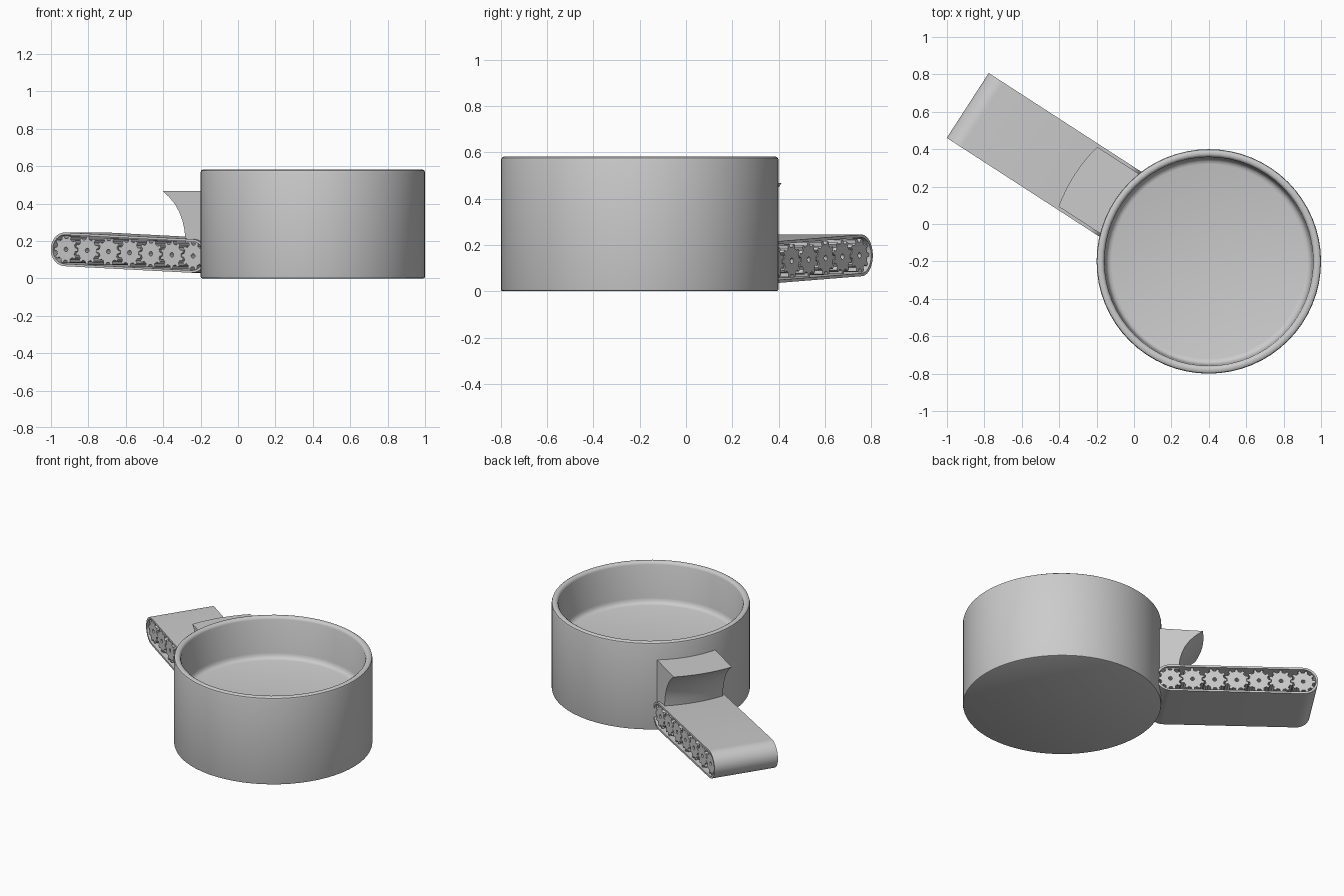
import bpy, bmesh, math
from mathutils import Matrix, Vector

if "Cube" in bpy.data.objects:
    bpy.data.objects.remove(bpy.data.objects["Cube"])

CENTER = Vector((0.4, -0.2, 0))          # bowl axis
ANGLE = math.radians(147.1)              # direction of the arm
TILT = math.radians(2.5)
# local frame: u points away from the bowl, v sideways, z up
FRAME = Matrix.Translation(CENTER) @ Matrix.Rotation(ANGLE, 4, 'Z')
HALF = 0.2065                            # half width of the belt
END_U, END_Z, PITCH, COUNT = 1.445, 0.155, 0.135, 7


def finish(name, bm, matrix, angle=35):
    bmesh.ops.recalc_face_normals(bm, faces=bm.faces)
    me = bpy.data.meshes.new(name)
    bm.to_mesh(me)
    bm.free()
    ob = bpy.data.objects.new(name, me)
    bpy.context.collection.objects.link(ob)
    ob.matrix_world = matrix
    bpy.ops.object.select_all(action='DESELECT')
    bpy.context.view_layer.objects.active = ob
    ob.select_set(True)
    bpy.ops.object.shade_smooth_by_angle(angle=math.radians(angle))
    return ob


def ring_prism(name, outer, inner, half, matrix):
    """Extrude the region between two outlines of equal length (u, z) along v."""
    bm = bmesh.new()
    n = len(outer)
    loops = [[bm.verts.new((p[0], s * half, p[1])) for p in pts]
             for pts, s in ((outer, -1), (outer, 1), (inner, 1), (inner, -1))]
    for k in range(4):
        a, b = loops[k], loops[(k + 1) % 4]
        for i in range(n):
            j = (i + 1) % n
            bm.faces.new((a[i], a[j], b[j], b[i]))
    return finish(name, bm, matrix)


# Bowl: lathed wall with a raised floor and rounded rim
profile = [(0, 0), (0.592, 0), (0.598, 0.003), (0.6, 0.01), (0.6, 0.565),
           (0.597, 0.576), (0.588, 0.582), (0.572, 0.582), (0.563, 0.576),
           (0.558, 0.565), (0.552, 0.345), (0.547, 0.327), (0.537, 0.315),
           (0.52, 0.31), (0, 0.31)]
bm = bmesh.new()
vs = [bm.verts.new((r, 0, z)) for r, z in profile]
es = [bm.edges.new(p) for p in zip(vs, vs[1:])]
bmesh.ops.spin(bm, geom=vs + es, cent=(0, 0, 0), axis=(0, 0, 1),
               angle=math.tau, steps=64, use_duplicate=False)
bmesh.ops.remove_doubles(bm, verts=bm.verts, dist=1e-4)
finish("bowl", bm, Matrix.Translation(CENTER))

# Conveyor arm frame: origin at the outermost gear, slightly tilted
ARM = FRAME @ Matrix.Translation((END_U, 0, END_Z)) @ Matrix.Rotation(-TILT, 4, 'Y')


def stadium(r, length, seg=20):
    pts = []
    for i in range(seg + 1):
        a = -math.pi / 2 + math.pi * i / seg
        pts.append((r * math.cos(a), r * math.sin(a)))
    return pts + [(-length - x, -z) for x, z in pts]


# Belt loop
LENGTH = PITCH * (COUNT - 1)
ring_prism("conveyor_belt", stadium(0.09, LENGTH), stadium(0.077, LENGTH), HALF, ARM)


# Meshing gear rollers
def gear_outline(teeth, root, tip, phase):
    pts = []
    for t in range(teeth):
        for f, r in ((-0.27, root), (-0.15, tip), (0.15, tip), (0.27, root)):
            a = (t + f + phase) * math.tau / teeth
            pts.append((r * math.cos(a), r * math.sin(a)))
    return pts


for k in range(COUNT):
    outer = gear_outline(10, 0.059, 0.074, 0.5 * (k % 2))
    inner = gear_outline(10, 0.012, 0.012, 0.5 * (k % 2))
    ring_prism(f"gear_{k + 1}", outer, inner, HALF - 0.01,
               ARM @ Matrix.Translation((-PITCH * k, 0, 0)))

# Spout above the arm: flared outer face, curved to follow the bowl
flare = [(0.855, 0.467), (0.848, 0.461), (0.815, 0.435), (0.78, 0.398), (0.752, 0.355),
         (0.733, 0.31), (0.72, 0.26), (0.713, 0.19)]
section = [(0.58, 0.467)] + flare + [(0.58, 0.19)]
bm = bmesh.new()
COLS = 8
cols = []
for i in range(COLS + 1):
    v = -0.19 + 0.38 * i / COLS
    cols.append([bm.verts.new((math.sqrt(r * r - v * v), v, z)) for r, z in section])
m = len(section)
for a, b in zip(cols, cols[1:]):
    for i in range(m):
        j = (i + 1) % m
        bm.faces.new((a[i], a[j], b[j], b[i]))
bm.faces.new(cols[0])
bm.faces.new(cols[-1])
finish("spout", bm, FRAME)
